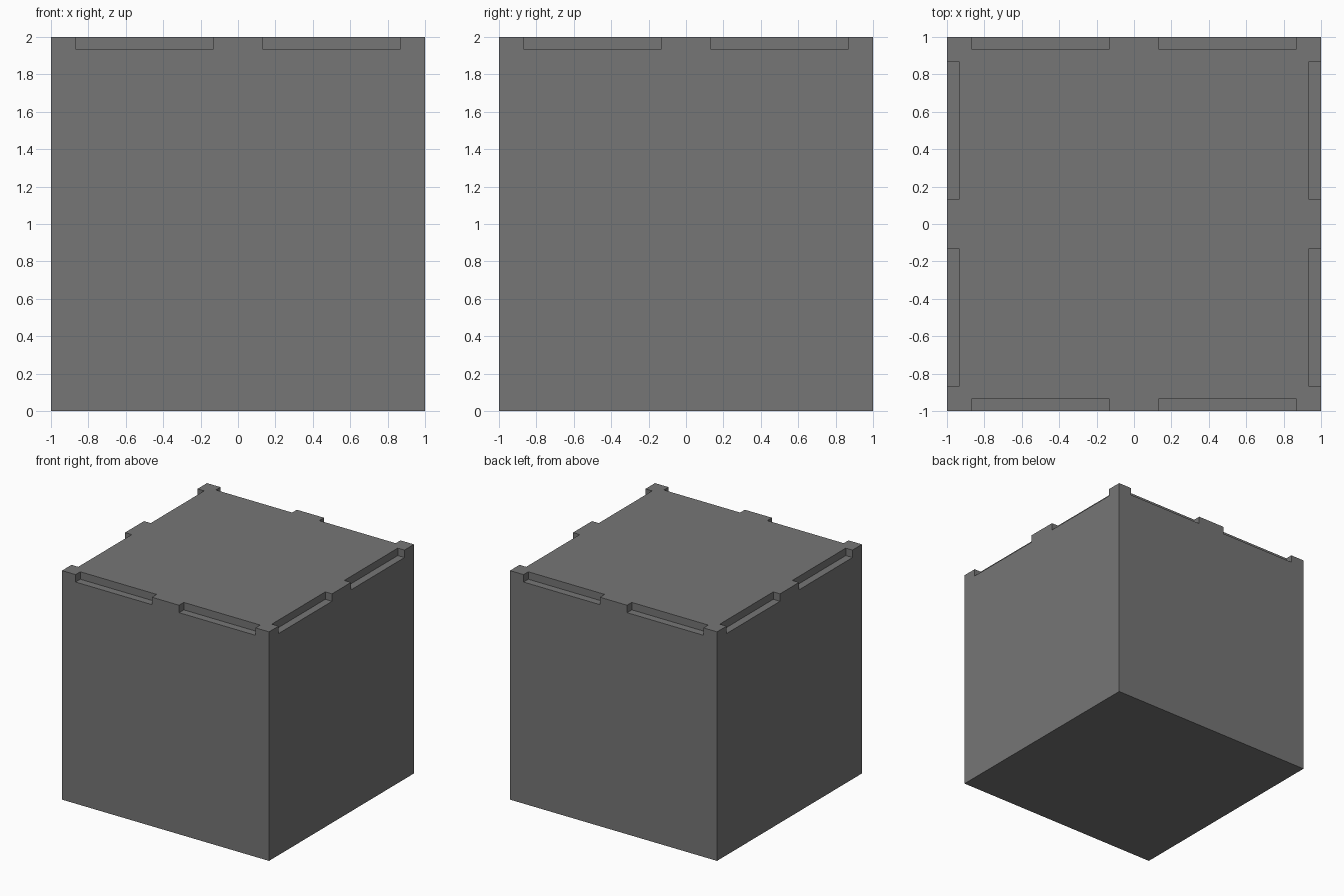
import bpy
import bmesh
from mathutils import Matrix, Vector

if "Cube" in bpy.data.objects:
    bpy.data.objects.remove(bpy.data.objects["Cube"])

HALF = 1.0          # half the block width
DEPTH = 0.065       # notch depth, inward and downward
NOTCH_MID = 0.5     # notch centre along each edge
NOTCH_LEN = 0.738
OUT = 0.1           # cutter overshoot beyond the block

grey = bpy.data.materials.new("dark grey")
grey.diffuse_color = (0.18, 0.18, 0.18, 1)
grey.use_nodes = True
grey.node_tree.nodes["Principled BSDF"].inputs["Base Color"].default_value = grey.diffuse_color


def boxes_object(name, boxes):
    """One mesh object from (centre, size, turn) boxes."""
    bm = bmesh.new()
    for centre, size, turn in boxes:
        matrix = (turn @ Matrix.Translation(Vector(centre))
                  @ Matrix.Diagonal((*size, 1)))
        bmesh.ops.create_cube(bm, size=1, matrix=matrix)
    mesh = bpy.data.meshes.new(name)
    bm.to_mesh(mesh)
    bm.free()
    mesh.materials.append(grey)
    obj = bpy.data.objects.new(name, mesh)
    bpy.context.collection.objects.link(obj)
    return obj


# Main block
block = boxes_object("block", [((0, 0, HALF), (2, 2, 2), Matrix.Identity(4))])

# Two notches along each of the four top edges
side = DEPTH + OUT
offset = (OUT - DEPTH) / 2
notches = []
for quarter in range(4):
    turn = Matrix.Rotation(quarter * 1.5707963267948966, 4, 'Z')
    for sign in (-1, 1):
        centre = (sign * NOTCH_MID, -HALF - offset, 2 * HALF + offset)
        notches.append((centre, (NOTCH_LEN, side, side), turn))
cutter = boxes_object("notch_cutter", notches)
cutter.hide_render = True

# Cut the notches and drop the cutter
cut = block.modifiers.new("notches", 'BOOLEAN')
cut.operation = 'DIFFERENCE'
cut.solver = 'EXACT'
cut.object = cutter
bpy.context.view_layer.objects.active = block
bpy.ops.object.modifier_apply(modifier=cut.name)
bpy.data.objects.remove(cutter)
